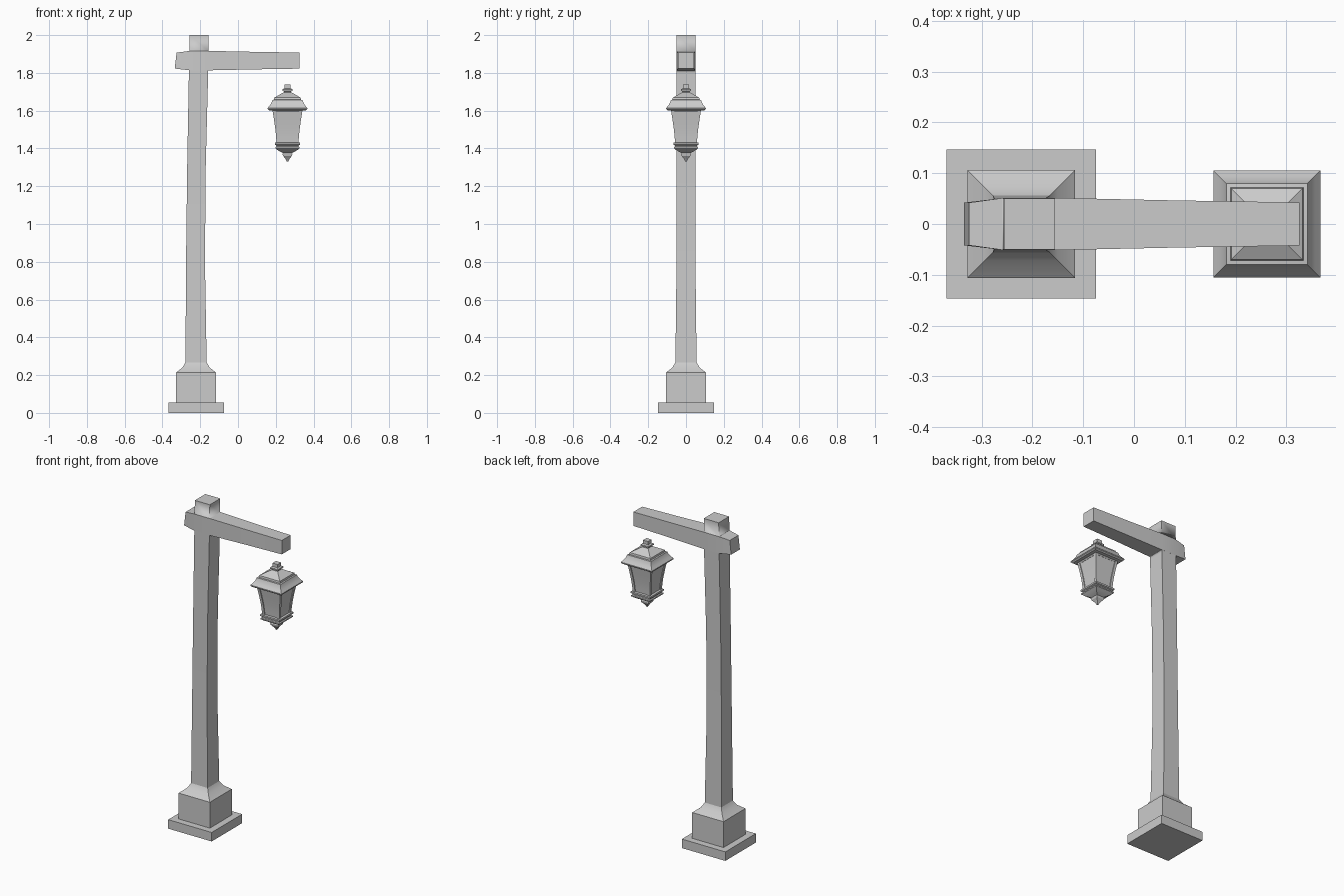
import bpy, bmesh

if "Cube" in bpy.data.objects:
    bpy.data.objects.remove(bpy.data.objects["Cube"])

POST_X, LAMP_X = -0.222, 0.262


def add_loft(bm, rings):
    """Skin a list of four-point rings and cap both ends."""
    loops = [[bm.verts.new(p) for p in ring] for ring in rings]
    for a, b in zip(loops, loops[1:]):
        for i in range(4):
            j = (i + 1) % 4
            bm.faces.new((a[i], a[j], b[j], b[i]))
    bm.faces.new(loops[0][::-1])
    bm.faces.new(loops[-1])


def square(x, y, z, h):
    return [(x - h, y - h, z), (x + h, y - h, z), (x + h, y + h, z), (x - h, y + h, z)]


def finish(name, lofts, angle=0.5):
    bm = bmesh.new()
    for rings in lofts:
        add_loft(bm, rings)
    bmesh.ops.recalc_face_normals(bm, faces=bm.faces)
    mesh = bpy.data.meshes.new(name)
    bm.to_mesh(mesh)
    bm.free()
    obj = bpy.data.objects.new(name, mesh)
    bpy.context.collection.objects.link(obj)
    bpy.ops.object.select_all(action='DESELECT')
    obj.select_set(True)
    bpy.context.view_layer.objects.active = obj
    bpy.ops.object.shade_smooth_by_angle(angle=angle)
    return obj


def stack(name, x, profile):
    """Square-section column from (half width, z) pairs."""
    return finish(name, [[square(x, 0, z, h) for h, z in profile]])


# Stepped plinth and slightly crooked post
plinth = [(POST_X, 0.147, 0), (POST_X, 0.147, 0.055), (POST_X, 0.106, 0.055),
          (POST_X, 0.106, 0.213), (POST_X, 0.072, 0.24), (POST_X, 0.056, 0.268)]
shaft = [(-0.225, 0.050, 0.80), (-0.220, 0.049, 1.30),
         (-0.209, 0.051, 1.80), (-0.206, 0.0505, 2.0)]
post = finish("post", [[square(x, 0, z, h) for x, h, z in plinth + shaft]])

# Cross arm, tapering to both ends, with a slanted short end: x bottom, x top, half width
arm_sections = [(-0.335, -0.325, 0.042), (-0.26, -0.26, 0.051), (-0.155, -0.155, 0.0515),
                (0.08, 0.08, 0.0465), (0.326, 0.326, 0.0425)]
ZC = 1.865
arm = finish("arm", [[[(xb, -h, ZC - h), (xb, h, ZC - h), (xt, h, ZC + h), (xt, -h, ZC + h)]
                      for xb, xt, h in arm_sections]])

# Join arm and post into one clean body
bpy.context.view_layer.objects.active = post
union = post.modifiers.new("join_arm", 'BOOLEAN')
union.operation = 'UNION'
union.solver = 'EXACT'
union.object = arm
post.modifiers.move(len(post.modifiers) - 1, 0)
bpy.ops.object.modifier_apply(modifier=union.name)
bpy.data.objects.remove(arm)

# Lantern roof with finial
stack("lantern_roof", LAMP_X, [
    (0.074, 1.593), (0.080, 1.600), (0.098, 1.602), (0.105, 1.608), (0.105, 1.614),
    (0.094, 1.627), (0.085, 1.641), (0.080, 1.656), (0.072, 1.658), (0.070, 1.669),
    (0.050, 1.680), (0.030, 1.692), (0.019, 1.697), (0.019, 1.701), (0.026, 1.705),
    (0.026, 1.713), (0.017, 1.718), (0.017, 1.738)])

# Lantern glass core
glass = [(0.074, 1.60), (0.066, 1.55), (0.059, 1.50), (0.055, 1.46), (0.053, 1.425)]
stack("lantern_glass", LAMP_X, glass)

# Curved corner bars
BAR = 0.008
bars = [[square(LAMP_X + sx * (h + 0.005 - BAR), sy * (h + 0.005 - BAR), z, BAR)
         for h, z in glass] for sx in (-1, 1) for sy in (-1, 1)]
finish("lantern_corner_bars", bars)

# Lantern base with drop point
stack("lantern_base", LAMP_X, [
    (0.060, 1.432), (0.066, 1.430), (0.066, 1.420), (0.058, 1.416), (0.058, 1.410),
    (0.064, 1.407), (0.064, 1.400), (0.052, 1.391), (0.036, 1.382), (0.024, 1.376),
    (0.026, 1.371), (0.024, 1.361), (0.012, 1.347), (0.003, 1.330)])
